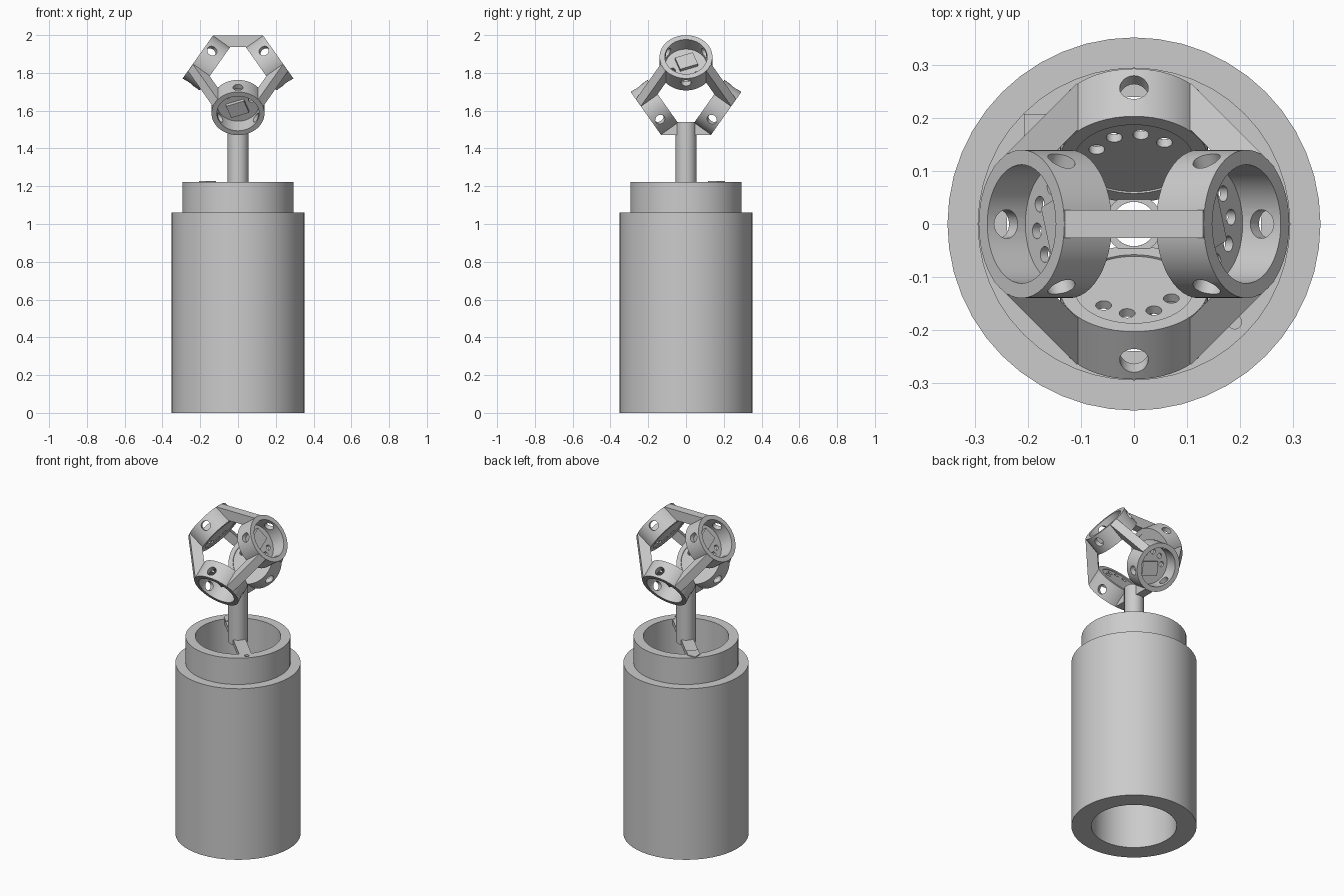
import bpy, bmesh, math
from mathutils import Vector, Matrix

if "Cube" in bpy.data.objects:
    bpy.data.objects.remove(bpy.data.objects["Cube"])

grey = bpy.data.materials.new("plain_grey")
grey.diffuse_color = (0.6, 0.6, 0.6, 1)
grey.use_nodes = True
grey.node_tree.nodes["Principled BSDF"].inputs["Base Color"].default_value = grey.diffuse_color

CENTRE = Vector((0, 0, 1.735))      # middle of the four-cup cluster
OUT, INN = 0.26, 0.15               # cup mouth and back, measured from the centre
R_OUT, R_IN = 0.14, 0.112           # cup radii


def finish(bm, name, mat=None):
    bmesh.ops.remove_doubles(bm, verts=bm.verts, dist=1e-5)
    bmesh.ops.recalc_face_normals(bm, faces=bm.faces)
    if mat:
        bm.transform(mat)
    me = bpy.data.meshes.new(name)
    bm.to_mesh(me)
    bm.free()
    me.materials.append(grey)
    ob = bpy.data.objects.new(name, me)
    bpy.context.collection.objects.link(ob)
    return ob


def activate(ob):
    bpy.ops.object.select_all(action='DESELECT')
    ob.select_set(True)
    bpy.context.view_layer.objects.active = ob


def smooth(ob):
    activate(ob)
    bpy.ops.object.shade_smooth_by_angle(angle=math.radians(30))


def lathe(name, profile, seg=48, mat=None):
    """Spin a closed (radius, height) profile round z."""
    bm = bmesh.new()
    rings = [[bm.verts.new((r * math.cos(2 * math.pi * k / seg), r * math.sin(2 * math.pi * k / seg), z))
              for r, z in profile] for k in range(seg)]
    n = len(profile)
    for k in range(seg):
        a, b = rings[k], rings[(k + 1) % seg]
        for i in range(n):
            j = (i + 1) % n
            bm.faces.new((a[i], b[i], b[j], a[j]))
    return finish(bm, name, mat)


def prism(name, pts, offset):
    """Extrude a planar polygon by an offset vector."""
    bm = bmesh.new()
    lo = [bm.verts.new(p) for p in pts]
    hi = [bm.verts.new(Vector(p) + offset) for p in pts]
    bm.faces.new(lo)
    bm.faces.new(hi[::-1])
    for i in range(len(pts)):
        j = (i + 1) % len(pts)
        bm.faces.new((lo[i], hi[i], hi[j], lo[j]))
    return finish(bm, name)


def drill(ob, rods):
    """Cut cylinders (centre, direction, radius, length) out of an object."""
    bm = bmesh.new()
    for c, d, r, length in rods:
        m = Matrix.Translation(c) @ Vector(d).to_track_quat('Z', 'Y').to_matrix().to_4x4()
        bmesh.ops.create_cone(bm, cap_ends=True, segments=24, radius1=r, radius2=r, depth=length, matrix=m)
    cutter = finish(bm, "hole_cutter")
    cutter.hide_render = True
    mod = ob.modifiers.new("holes", 'BOOLEAN')
    mod.operation = 'DIFFERENCE'
    mod.solver = 'EXACT'
    mod.object = cutter
    activate(ob)
    bpy.ops.object.modifier_apply(modifier=mod.name)
    bpy.data.objects.remove(cutter)


# hollow handle with a stepped collar
body = lathe("handle_body", [(0.24, 0), (0.352, 0), (0.352, 1.06), (0.295, 1.06), (0.295, 1.223), (0.24, 1.223)])
drill(body, [(Vector((0.19, -0.185, 1.223)), (0, 0, 1), 0.013, 0.1)])
smooth(body)

# hollow pole
smooth(lathe("pole", [(0.042, 1.19), (0.055, 1.19), (0.055, 1.54), (0.042, 1.54)], 32))

# cross bar holding the pole, pointed at one end
along, side = Vector((-1, 1, 0)).normalized(), Vector((1, 1, 0)).normalized()
outline = [(-0.243, -0.035), (0.258, -0.035), (0.293, 0), (0.258, 0.035), (-0.243, 0.035)]
bar = prism("cross_bar", [along * d + side * w + Vector((0, 0, 1.19)) for d, w in outline], Vector((0, 0, 0.032)))
drill(bar, [(Vector((0, 0, 1.2)), (0, 0, 1), 0.042, 0.2)])
tip = [(0.2, -0.035), (0.258, -0.035), (0.293, 0), (0.258, 0.035), (0.2, 0.035)]
prism("bar_tip", [along * d + side * w + Vector((0, 0, 1.2)) for d, w in tip], Vector((0, 0, 0.028)))

# four cups facing the corners of a tetrahedron
k1, k2 = math.sqrt(2 / 3), math.sqrt(1 / 3)
axes = [Vector((k1, 0, k2)), Vector((-k1, 0, k2)), Vector((0, k1, -k2)), Vector((0, -k1, -k2))]


def toward(a, b):
    """Direction across cup a that leads to cup b."""
    return (b - a * a.dot(b)).normalized()


for a, mate in zip(axes, (1, 0, 3, 2)):
    u = toward(a, axes[mate])
    frame = Matrix((u, a.cross(u), a)).transposed().to_4x4()
    frame.translation = CENTRE

    cup = lathe("cup_wall", [(R_IN, INN), (R_OUT, INN), (R_OUT, OUT), (R_IN, OUT)])
    rods = []
    for deg in (60, 180, 300):
        d = Vector((math.cos(math.radians(deg)), math.sin(math.radians(deg)), 0))
        rods.append((d * 0.125 + Vector((0, 0, 0.217)), d, 0.027, 0.08))
    drill(cup, rods)
    cup.data.transform(frame)
    smooth(cup)

    # thin floor with a row of vent holes
    bm = bmesh.new()
    bmesh.ops.create_cone(bm, cap_ends=True, segments=48, radius1=R_IN + 0.004, radius2=R_IN + 0.004,
                          depth=0.018, matrix=Matrix.Translation((0, 0, 0.163)))
    floor = finish(bm, "cup_floor")
    drill(floor, [(Vector((0.075 * math.cos(t), 0.075 * math.sin(t), 0.163)), (0, 0, 1), 0.015, 0.1)
                  for t in (math.radians(d) for d in (110, 150, 190, 230))])
    floor.data.transform(frame)
    smooth(floor)

    # small raised block on the floor
    bm = bmesh.new()
    bmesh.ops.create_cube(bm, size=1, matrix=Matrix.Rotation(0.35, 4, 'Z')
                          @ Matrix.Translation((0.02, -0.01, 0.181)) @ Matrix.Diagonal((0.08, 0.1, 0.022, 1)))
    finish(bm, "floor_block", frame)

# struts linking every pair of cups
for i in range(4):
    for j in range(i + 1, 4):
        a, b = axes[i], axes[j]
        ta, tb = toward(a, b), toward(b, a)
        half = [(INN + 0.001, 0.125), (INN + 0.001, R_OUT), (OUT - 0.001, R_OUT), (OUT - 0.001, 0.125)]
        # inner edge, then outer edge, running from one cup to the other
        pa = [CENTRE + a * s + ta * r for s, r in half]
        pb = [CENTRE + b * s + tb * r for s, r in half]
        pts = [pa[0], pa[1], pb[1], pb[0], pb[3], pb[2], pa[2], pa[3]]
        n = a.cross(b).normalized() * 0.052
        strut = prism("strut", [p - n / 2 for p in pts], n)
        if (i, j) == (2, 3):    # lower strut is bored through for the pole
            drill(strut, [(Vector((0, 0, 1.5)), (0, 0, 1), 0.042, 0.3)])
